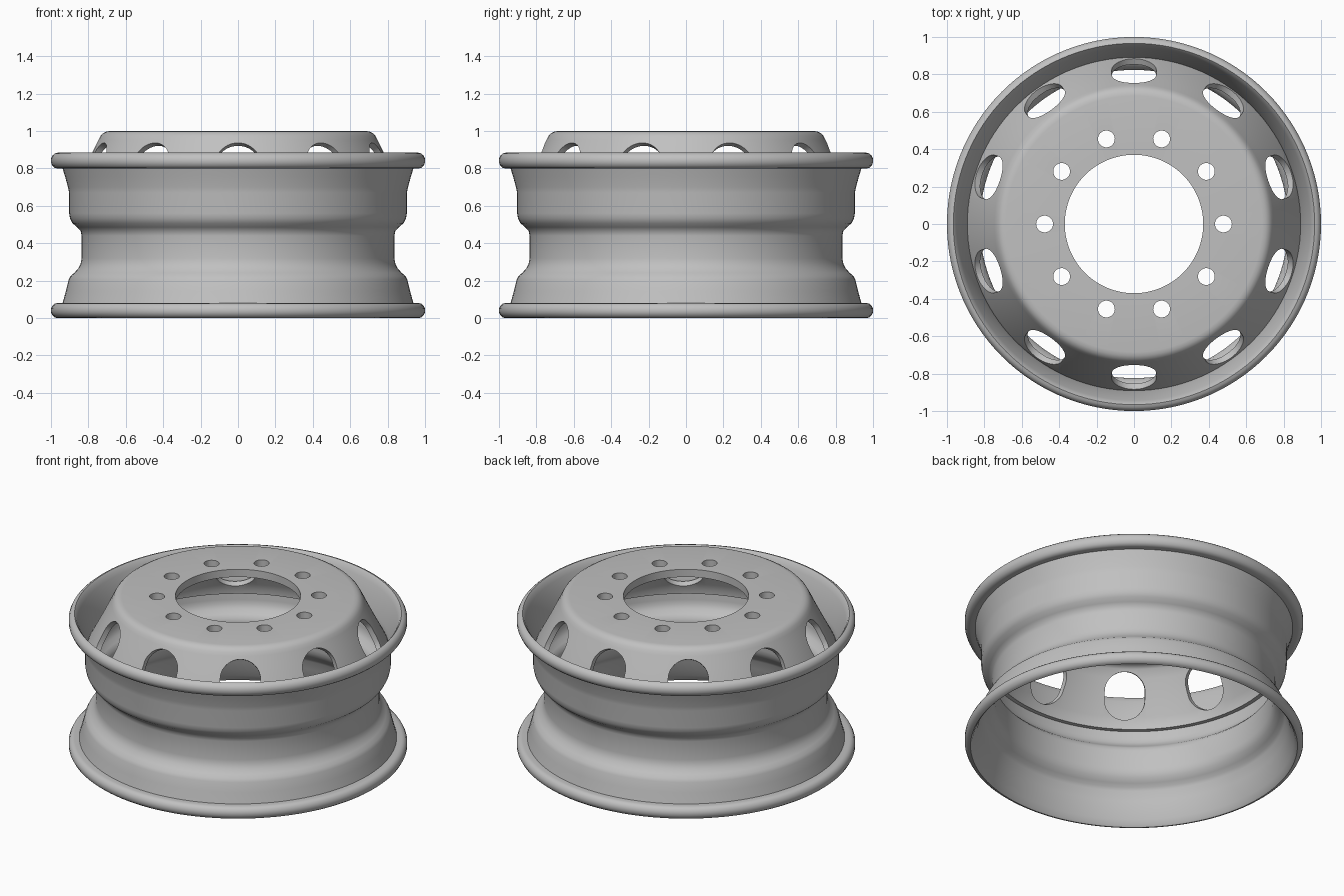
import bpy, bmesh, math
from mathutils import Matrix, Vector

cube = bpy.data.objects.get("Cube")
if cube:
    bpy.data.objects.remove(cube, do_unlink=True)

SEGMENTS = 120
STUDS = 10

metal = bpy.data.materials.new("grey metal")
metal.use_nodes = True
grey = (0.53, 0.53, 0.53, 1)
metal.diffuse_color = grey
metal.node_tree.nodes["Principled BSDF"].inputs["Base Color"].default_value = grey


def make_object(name, bm):
    bmesh.ops.recalc_face_normals(bm, faces=bm.faces)
    mesh = bpy.data.meshes.new(name)
    bm.to_mesh(mesh)
    bm.free()
    obj = bpy.data.objects.new(name, mesh)
    mesh.materials.append(metal)
    bpy.context.collection.objects.link(obj)
    return obj


def lathe(name, profile):
    """Spin a closed (radius, height) outline around the z axis."""
    bm = bmesh.new()
    rings = []
    for i in range(SEGMENTS):
        a = 2 * math.pi * i / SEGMENTS
        rings.append([bm.verts.new((r * math.cos(a), r * math.sin(a), z))
                      for r, z in profile])
    n = len(profile)
    for i in range(SEGMENTS):
        p, q = rings[i], rings[(i + 1) % SEGMENTS]
        for j in range(n):
            k = (j + 1) % n
            bm.faces.new((p[j], q[j], q[k], p[k]))
    return make_object(name, bm)


def smooth(obj):
    bpy.ops.object.select_all(action='DESELECT')
    obj.select_set(True)
    bpy.context.view_layer.objects.active = obj
    bpy.ops.object.shade_smooth_by_angle(angle=math.radians(35))


# Rim barrel: drop-centre wall between two rolled flanges
wall = [(.938, .08), (.92, .145), (.905, .205), (.895, .225), (.875, .242),
        (.852, .268), (.84, .295), (.836, .32), (.836, .44), (.841, .465),
        (.86, .486), (.885, .507), (.898, .533), (.903, .56), (.903, .67),
        (.909, .70), (.924, .755), (.938, .80)]
flange = [(.966, 0), (.98, .004), (.992, .014), (1, .03), (1, .05),
          (.992, .067), (.98, .077), (.966, .08)]
top_flange = [(r, .884 - z * 1.05) for r, z in reversed(flange)]
liner = [(r - .012, z) for r, z in reversed(wall)]
outline = (flange + wall + top_flange
           + [(.955, .872), (.943, .845)] + liner + [(.943, .04), (.955, .012)])
rim = lathe("rim_barrel", outline)

# Mounting disc: flat hub face and sloping skirt
disc = lathe("mounting_disc", [
    (.37, 1), (.685, 1), (.705, .997), (.722, .988), (.735, .974),
    (.746, .953), (.78, .885), (.885, .68), (.896, .65), (.898, .61),
    (.865, .61), (.862, .64), (.848, .68), (.743, .885), (.715, .935),
    (.70, .947), (.68, .95), (.37, .95)])

# Cutters for the stud holes and the oblong hand holes
cut = bmesh.new()
slope = Vector((.456, 0, -.89))
normal = Vector((.89, 0, .456))
side = slope.cross(normal)
tilt = Matrix((side, slope, normal)).transposed().to_4x4()
for i in range(STUDS):
    a = 2 * math.pi * i / STUDS
    spin = Matrix.Rotation(a, 4, 'Z')
    bmesh.ops.create_cone(cut, cap_ends=True, segments=24, radius1=.045,
                          radius2=.045, depth=.2,
                          matrix=spin @ Matrix.Translation((.478, 0, .98)))
    oblong = bmesh.ops.create_cone(cut, cap_ends=True, segments=40, radius1=.12,
                                   radius2=.12, depth=.3)["verts"]
    for v in oblong:
        v.co.y += .023 * max(-1, min(1, v.co.y / .015))
    half_step = Matrix.Rotation(a + math.pi / STUDS, 4, 'Z')
    place = half_step @ Matrix.Translation((.82, 0, .81)) @ tilt
    bmesh.ops.transform(cut, matrix=place, verts=oblong)
cutter = make_object("hole_cutter", cut)
cutter.hide_render = True

# Cut the holes and keep the finished mesh
mod = disc.modifiers.new("holes", 'BOOLEAN')
mod.operation = 'DIFFERENCE'
mod.solver = 'EXACT'
mod.object = cutter
bpy.context.view_layer.update()
graph = bpy.context.evaluated_depsgraph_get()
finished = bpy.data.meshes.new_from_object(disc.evaluated_get(graph))
disc.modifiers.clear()
disc.data = finished
bpy.data.objects.remove(cutter, do_unlink=True)

for part in (rim, disc):
    smooth(part)
